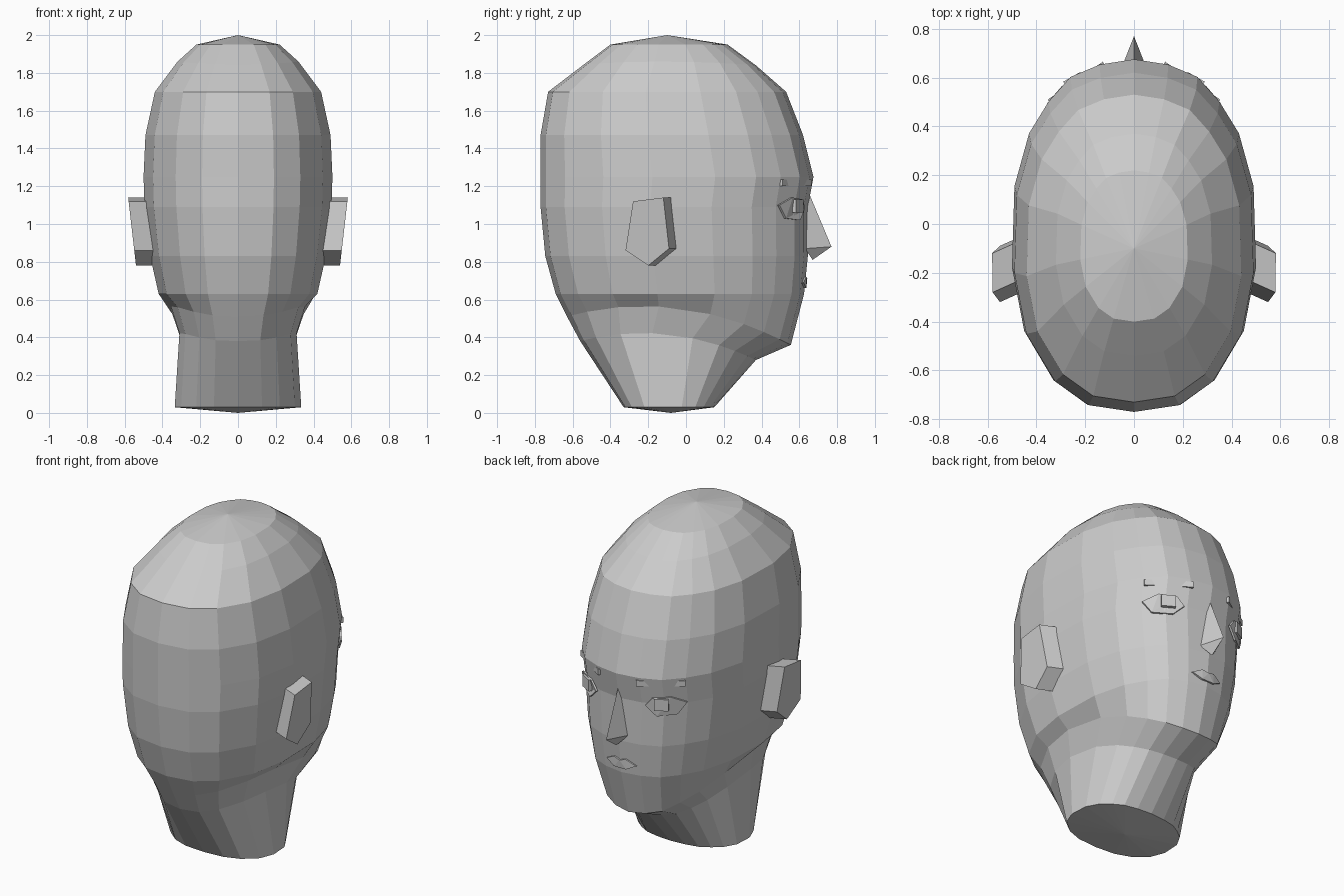
import bpy, bmesh
from mathutils import Vector

cube = bpy.data.objects.get("Cube")
if cube:
    bpy.data.objects.remove(cube)

grey = bpy.data.materials.new("plain grey")
grey.use_nodes = True
COLOUR = (0.6, 0.6, 0.6, 1)
grey.diffuse_color = COLOUR
grey.node_tree.nodes["Principled BSDF"].inputs["Base Color"].default_value = COLOUR


def finish(name, bm):
    bmesh.ops.recalc_face_normals(bm, faces=bm.faces)
    mesh = bpy.data.meshes.new(name)
    bm.to_mesh(mesh)
    bm.free()
    mesh.materials.append(grey)
    obj = bpy.data.objects.new(name, mesh)
    bpy.context.collection.objects.link(obj)
    return obj


def prism(name, outline, depth):
    """Solid between an outline and its copy moved by depth."""
    bm = bmesh.new()
    a = [bm.verts.new(p) for p in outline]
    b = [bm.verts.new(Vector(p) + Vector(depth)) for p in outline]
    bm.faces.new(a)
    bm.faces.new(b[::-1])
    for i in range(len(a)):
        j = (i + 1) % len(a)
        bm.faces.new((a[i], a[j], b[j], b[i]))
    bmesh.ops.triangulate(bm, faces=[f for f in bm.faces if len(f.verts) > 4])
    return finish(name, bm)


# Horizontal section of the head, from back centre round to face centre
HALF = [(0, 0), (.38, .02), (.66, .09), (.9, .23), (1, .41), (.98, .64),
        (.86, .79), (.7, .88), (.52, .95), (.28, .985), (0, 1)]
SECTION = HALF + [(-x, t) for x, t in HALF[-2:0:-1]]

# Each ring: half width, back y, face y, and height at back, side and face
RINGS = [
    (.335, -.33, .15, .03, .03, .03),
    (.31, -.56, .37, .38, .42, .28),
    (.355, -.63, .555, .51, .56, .36),
    (.42, -.69, .625, .63, .63, .63),
    (.465, -.745, .645, .83, .83, .83),
    (.495, -.77, .645, 1.09, 1.09, 1.09),
    (.5, -.77, .675, 1.25, 1.25, 1.25),
    (.49, -.77, .62, 1.47, 1.47, 1.47),
    (.44, -.73, .53, 1.7, 1.7, 1.7),
    (.32, -.54, .37, 1.845, 1.86, 1.84),
    (.22, -.4, .22, 1.95, 1.95, 1.95),
]


def ring_height(t, back, side, face):
    m = .45
    return (back * (t - m) * (t - 1) / m + side * t * (1 - t) / (m * (1 - m))
            + face * t * (t - m) / (1 - m))


# Head and neck
bm = bmesh.new()
loops = [[bm.verts.new((w * x, yb + (yf - yb) * t, ring_height(t, *zs)))
          for x, t in SECTION] for w, yb, yf, *zs in RINGS]
n = len(SECTION)
for low, high in zip(loops, loops[1:]):
    for i in range(n):
        j = (i + 1) % n
        bm.faces.new((low[i], low[j], high[j], high[i]))
for loop, tip in ((loops[0], (0, -.08, 0)), (loops[-1], (0, -.1, 2))):
    centre = bm.verts.new(tip)
    for i in range(n):
        bm.faces.new((loop[i], loop[(i + 1) % n], centre))
finish("head", bm)

# Nose
bm = bmesh.new()
for p in [(0, .64, 1.19), (0, .77, .88), (0, .67, .81),
          (.055, .63, .87), (-.055, .63, .87)]:
    bm.verts.new(p)
bmesh.ops.convex_hull(bm, input=bm.verts)
finish("nose", bm)

# Lips
prism("lips", [(-.1, .61, .69), (-.04, .625, .72), (0, .63, .71), (.04, .625, .72),
               (.1, .61, .69), (.04, .625, .66), (-.04, .625, .66)], (0, .012, 0))

for side, s in (("left", 1), ("right", -1)):
    # Ear
    ear = [(-.28, 1.12), (-.12, 1.14), (-.09, .87), (-.2, .78), (-.32, .86)]
    prism(side + "_ear", [(s * (.54 + .115 * (z - .78)), y, z) for y, z in ear],
          (-s * .1, .045, 0))
    # Eyelids and iris
    eye = [(.16, .62, 1.08), (.2, .61, 1.13), (.29, .555, 1.14),
           (.35, .485, 1.1), (.31, .52, 1.03), (.22, .595, 1.02)]
    prism(side + "_eyelids", [(s * x, y, z) for x, y, z in eye], (s * .006, .01, 0))
    iris = [(.21, .605, 1.06), (.21, .605, 1.13), (.28, .565, 1.13), (.28, .565, 1.06)]
    prism(side + "_iris", [(s * x, y, z) for x, y, z in iris], (s * .01, .018, 0))
    # Brow, its ends breaking through the forehead
    brow = [(.12, .65, 1.2), (.12, .65, 1.235), (.345, .495, 1.235), (.345, .495, 1.2)]
    prism(side + "_brow", [(s * x, y, z) for x, y, z in brow], (s * .008, .015, 0))
